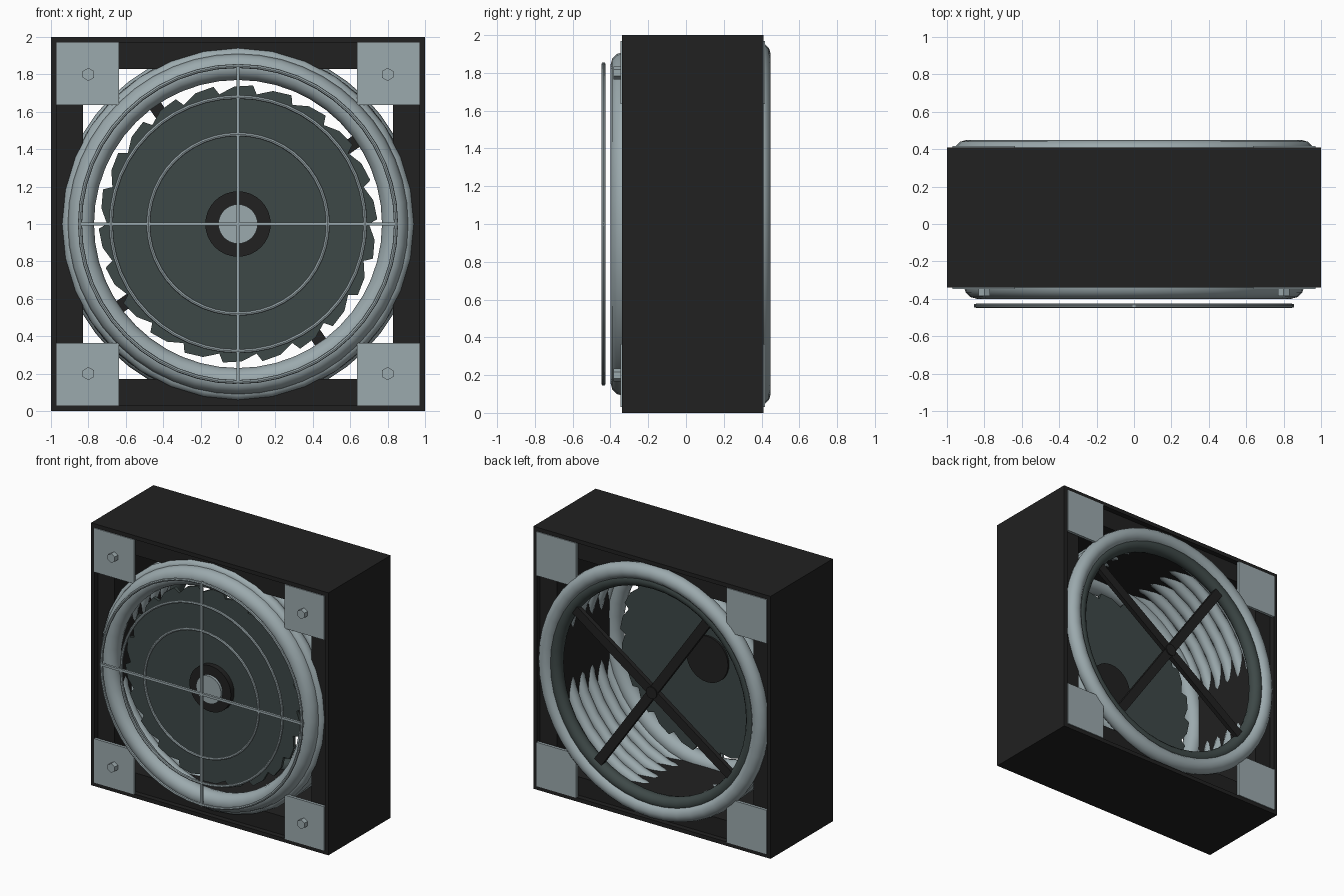
import bpy, bmesh
from math import pi, sin, cos, radians
from mathutils import Matrix

if "Cube" in bpy.data.objects:
    bpy.data.objects.remove(bpy.data.objects["Cube"])


def material(name, r, g, b):
    m = bpy.data.materials.new(name)
    m.use_nodes = True
    m.diffuse_color = (r, g, b, 1)
    m.node_tree.nodes["Principled BSDF"].inputs["Base Color"].default_value = (r, g, b, 1)
    return m


STEEL = material("pale steel", 0.33, 0.40, 0.42)
BLACK = material("matte black", 0.015, 0.015, 0.015)
SLATE = material("dark slate", 0.048, 0.066, 0.064)


def finish(name, mat, smooth=False):
    ob = bpy.context.object
    ob.name = name
    ob.data.materials.append(mat)
    if smooth:
        bpy.ops.object.shade_smooth_by_angle(angle=radians(40))
    return ob


def box(name, mat, x, y, z):
    """Box from (low, high) ranges."""
    bpy.ops.mesh.primitive_cube_add(size=1, location=[sum(r) / 2 for r in (x, y, z)])
    bpy.context.object.scale = [r[1] - r[0] for r in (x, y, z)]
    return finish(name, mat)


def disc(name, mat, radius, y0, y1, x=0, z=1, sides=32):
    bpy.ops.mesh.primitive_cylinder_add(vertices=sides, radius=radius, depth=y1 - y0,
                                        location=(x, (y0 + y1) / 2, z), rotation=(pi / 2, 0, 0))
    return finish(name, mat, sides > 8)


def ring(name, mat, radius, tube, y, sides=48, tube_sides=12, spin=0):
    bpy.ops.mesh.primitive_torus_add(major_segments=sides, minor_segments=tube_sides,
                                     major_radius=radius, minor_radius=tube,
                                     location=(0, y, 1), rotation=(pi / 2, spin, 0))
    return finish(name, mat, True)


def square_frame(name, outer, inner, y0, y1):
    """Square tube open at the front and back."""
    bm = bmesh.new()
    loops = []
    for half, y in ((outer, y0), (outer, y1), (inner, y1), (inner, y0)):
        loops.append([bm.verts.new((sx * half, y, 1 + sz * half))
                      for sx, sz in ((-1, -1), (1, -1), (1, 1), (-1, 1))])
    for a, b in zip(loops, loops[1:] + loops[:1]):
        for i in range(4):
            j = (i + 1) % 4
            bm.faces.new((a[i], a[j], b[j], b[i]))
    bmesh.ops.recalc_face_normals(bm, faces=bm.faces)
    me = bpy.data.meshes.new(name)
    bm.to_mesh(me)
    ob = bpy.data.objects.new(name, me)
    bpy.context.collection.objects.link(ob)
    me.materials.append(BLACK)


# Housing: thin outer shell and a recessed thick frame
square_frame("outer_shell", 1.0, 0.97, -0.34, 0.41)
square_frame("inner_frame", 0.975, 0.83, -0.30, 0.37)

# Corner plates on both faces, with bolts on the front
for sx, side in ((-1, "right"), (1, "left")):
    for sz, level in ((-1, "lower"), (1, "upper")):
        xr = sorted((sx * 0.635, sx * 0.97))
        zr = sorted((1 + sz * 0.635, 1 + sz * 0.97))
        box(f"front_plate_{level}_{side}", STEEL, xr, (-0.347, -0.325), zr)
        box(f"back_plate_{level}_{side}", STEEL, xr, (0.395, 0.417), zr)
        disc(f"bolt_{level}_{side}", STEEL, 0.035, -0.385, -0.34,
             sx * 0.8, 1 + sz * 0.8, 6)

# Front and back mouth rings, and the ribs between them
ring("front_ring", STEEL, 0.84, 0.07, -0.33, 48)
ring("back_ring", STEEL, 0.90, 0.06, 0.388, 48)
ring("back_inner_ring", SLATE, 0.83, 0.05, 0.375, 48)
for i in range(6):
    ring(f"duct_rib_{i + 1}", STEEL, 0.90, 0.045, -0.285 + i * 0.115, 32, 10, i * 0.07)

# Rotor: saw-toothed disc with overlapping blade tips
bm = bmesh.new()
TEETH = 22
outline = []
for i in range(TEETH):
    for step, radius in ((0, 0.70), (0.12, 0.745), (0.6, 0.735)):
        a = 2 * pi * (i + step) / TEETH
        outline.append(bm.verts.new((radius * cos(a), -0.27, 1 + radius * sin(a))))
face = bm.faces.new(outline)
extruded = bmesh.ops.extrude_face_region(bm, geom=[face])["geom"]
bmesh.ops.translate(bm, vec=(0, -0.025, 0),
                    verts=[v for v in extruded if isinstance(v, bmesh.types.BMVert)])
bmesh.ops.recalc_face_normals(bm, faces=bm.faces)
mesh = bpy.data.meshes.new("rotor_blades")
bm.to_mesh(mesh)
mesh.materials.append(SLATE)
bpy.context.collection.objects.link(bpy.data.objects.new("rotor_blades", mesh))

# Hub and its cap
disc("hub", BLACK, 0.175, -0.335, -0.255)
disc("hub_cap", STEEL, 0.105, -0.355, -0.33)

# Rear struts, crossing at a slant
for n, angle in enumerate((35, 125)):
    strut = box(f"rear_strut_{n + 1}", BLACK, (-0.86, 0.86), (0.375, 0.41), (0.965, 1.035))
    strut.rotation_euler.y = -radians(angle)
disc("strut_boss", BLACK, 0.045, 0.37, 0.418, sides=16)

# Front wire guard
for n, radius in enumerate((0.48, 0.68, 0.845)):
    ring(f"guard_ring_{n + 1}", STEEL, radius, 0.011, -0.437, 48, 8)
box("guard_bar_across", STEEL, (-0.855, 0.855), (-0.446, -0.428), (0.991, 1.009))
box("guard_bar_upright", STEEL, (-0.009, 0.009), (-0.446, -0.428), (0.145, 1.855))
